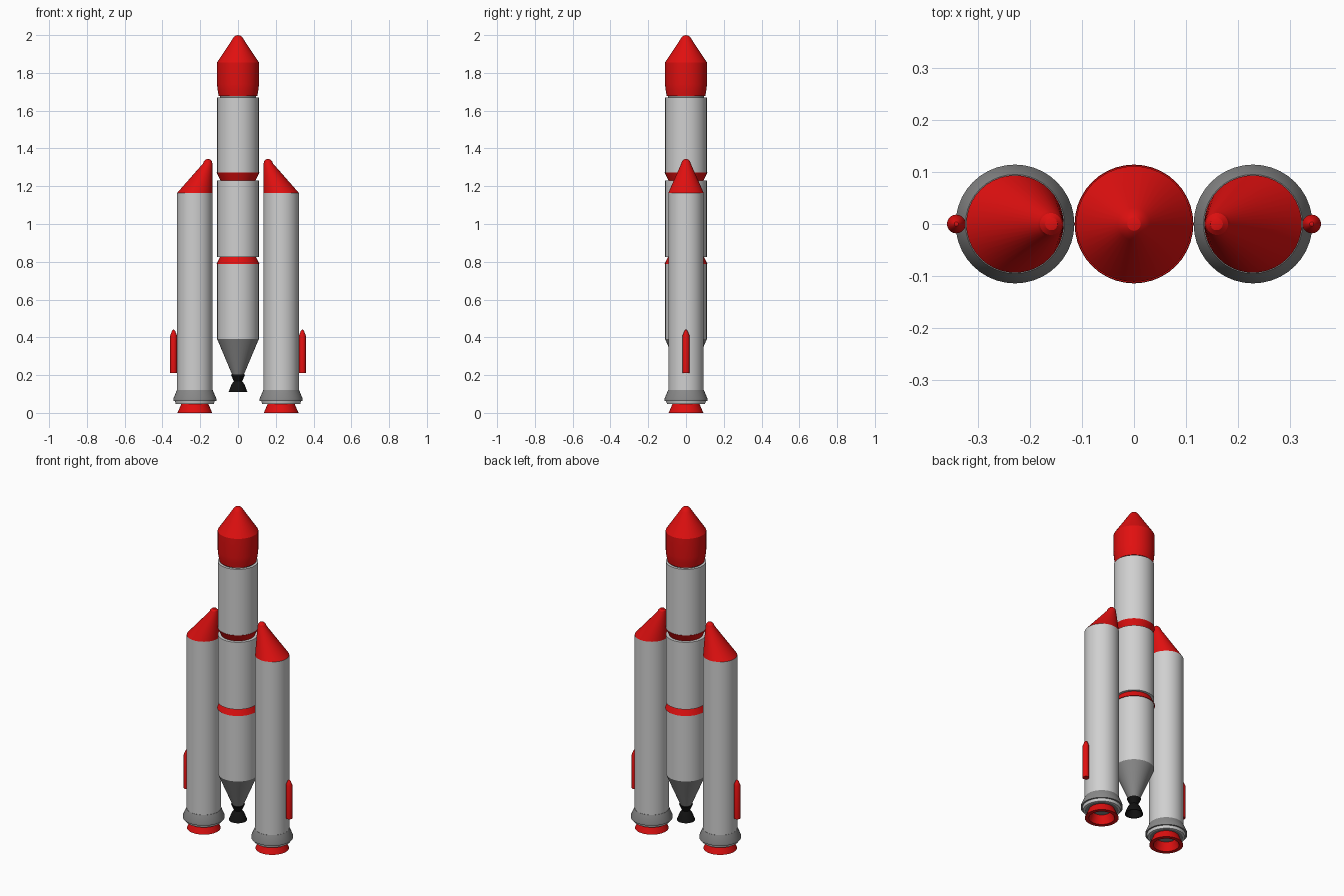
import bpy, bmesh, math

if "Cube" in bpy.data.objects:
    bpy.data.objects.remove(bpy.data.objects["Cube"])

def material(name, rgb):
    m = bpy.data.materials.new(name)
    m.diffuse_color = (*rgb, 1)
    m.use_nodes = True
    m.node_tree.nodes["Principled BSDF"].inputs["Base Color"].default_value = m.diffuse_color
    return m

WHITE = material("hull_white", (0.63, 0.63, 0.63))
RED = material("bright_red", (0.75, 0.005, 0.005))
GREY = material("mid_grey", (0.25, 0.25, 0.25))
BLACK = material("engine_black", (0.006, 0.006, 0.006))

def lathe(name, profile, mat, x=0.0, sides=40):
    """Revolve (radius, z[, x offset]) points around a vertical axis at x."""
    bm = bmesh.new()
    rings = []
    for r, z, *off in profile:
        cx = x + (off[0] if off else 0)
        if r == 0:
            rings.append([bm.verts.new((cx, 0, z))] * sides)
        else:
            rings.append([bm.verts.new((cx + r * math.cos(2 * math.pi * i / sides),
                                        r * math.sin(2 * math.pi * i / sides), z))
                          for i in range(sides)])
    for a, b in zip(rings, rings[1:]):
        for i in range(sides):
            j = (i + 1) % sides
            bm.faces.new(list(dict.fromkeys((a[i], a[j], b[j], b[i]))))
    bmesh.ops.recalc_face_normals(bm, faces=bm.faces)
    me = bpy.data.meshes.new(name)
    bm.to_mesh(me)
    bm.free()
    me.materials.append(mat)
    ob = bpy.data.objects.new(name, me)
    bpy.context.collection.objects.link(ob)
    bpy.context.view_layer.objects.active = ob
    bpy.ops.object.select_all(action='DESELECT')
    ob.select_set(True)
    bpy.ops.object.shade_smooth_by_angle(angle=math.radians(25))
    return ob

# Central core, from the top down
lathe("core_nose", [(0, 2.0), (.013, 1.997), (.023, 1.989), (.031, 1.976), (.111, 1.855),
                    (.111, 1.74), (.108, 1.71), (.102, 1.677), (0, 1.677)], RED)
lathe("core_neck", [(.095, 1.68), (.095, 1.665)], GREY)
lathe("upper_stage", [(0, 1.67), (.11, 1.67), (.11, 1.27), (0, 1.27)], WHITE)
lathe("upper_ring", [(0, 1.272), (.113, 1.272), (.092, 1.229), (0, 1.229)], RED)
lathe("middle_stage", [(0, 1.23), (.11, 1.23), (.11, .825), (0, .825)], WHITE)
lathe("lower_ring", [(0, .826), (.095, .826), (.114, .787), (0, .787)], RED)
lathe("lower_stage", [(0, .79), (.11, .79), (.11, .39), (0, .39)], WHITE)
lathe("core_tail_cone", [(0, .39), (.11, .39), (.03, .20), (0, .20)], GREY)

# Core engine, with a hollow bell
lathe("core_engine", [(0, .203), (.038, .203), (.022, .168), (.035, .15), (.05, .11),
                      (.044, .11), (.028, .15), (0, .16)], BLACK)

# Two side boosters with noses leaning towards the core
for side, s in (("left", -1), ("right", 1)):
    x = s * .2285
    lathe(side + "_booster_nose",
          [(0, 1.165), (.0935, 1.165), (.025, 1.32, -s * .068), (.021, 1.333, -s * .069),
           (.012, 1.342, -s * .07), (0, 1.345, -s * .07)], RED, x)
    lathe(side + "_booster_body", [(0, 1.165), (.0935, 1.165), (.0935, .11), (0, .11)], WHITE, x)
    lathe(side + "_booster_skirt", [(.09, .12), (.095, .12), (.114, .075), (.114, .064),
                                    (.09, .064), (.09, .12)], GREY, x)
    lathe(side + "_booster_band", [(.09, .066), (.106, .066), (.101, .048), (.09, .048),
                                   (.09, .066)], WHITE, x)
    lathe(side + "_booster_base", [(.0, .06), (.092, .06), (.092, .05), (0, .05)], GREY, x)
    lathe(side + "_booster_nozzle", [(.068, .055), (.092, 0), (.07, 0), (.052, .055),
                                     (.068, .055)], RED, x)
    # Slim pod on the outer side
    lathe(side + "_pod", [(0, .21), (.018, .21), (.018, .41), (.008, .435), (.004, .44),
                          (0, .441)], RED, s * .341, 20)
